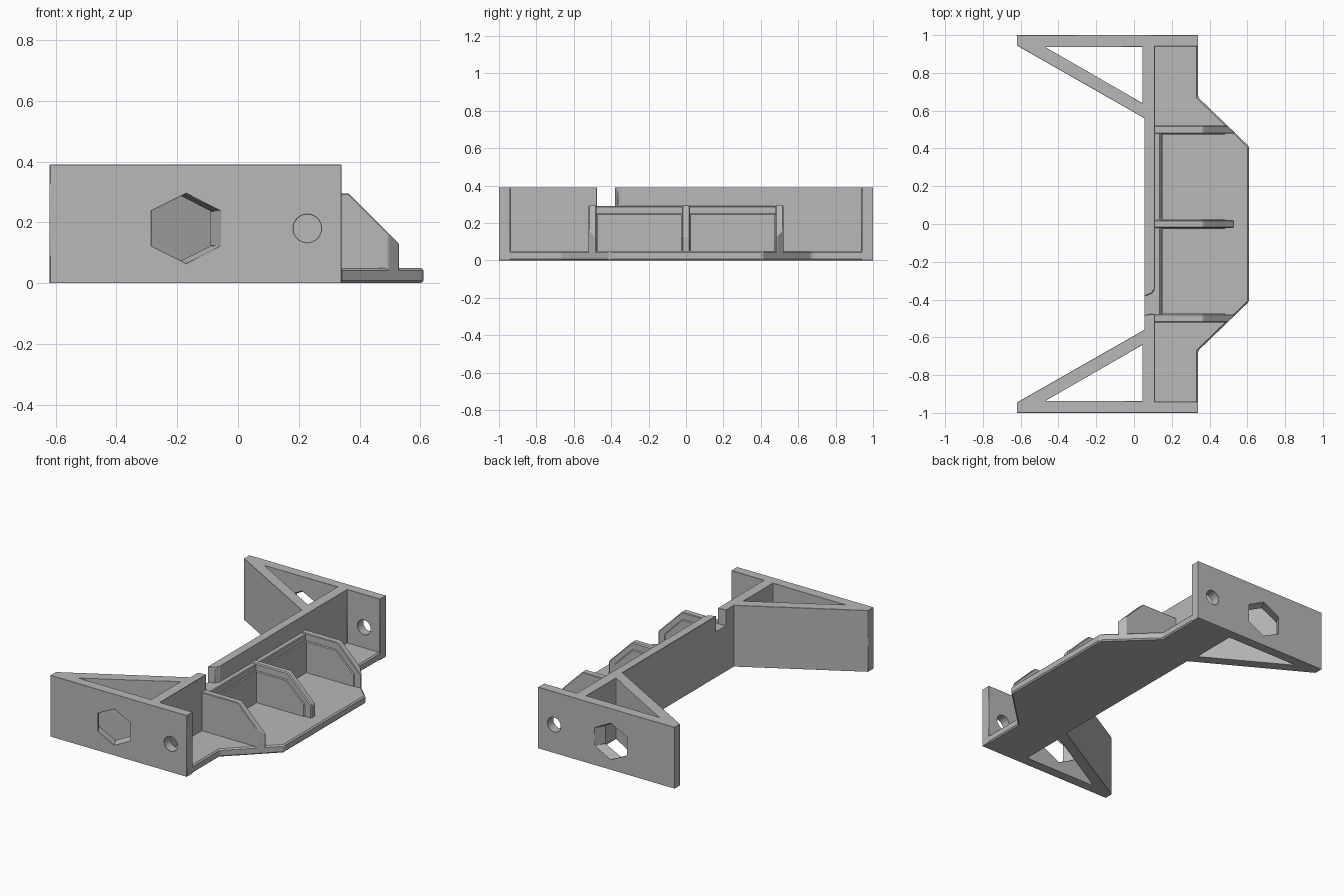
import bpy
import bmesh
import math
from mathutils import Matrix, Vector

cube = bpy.data.objects.get("Cube")
if cube:
    bpy.data.objects.remove(cube, do_unlink=True)

# Single grey plastic
grey = bpy.data.materials.new("grey_plastic")
grey.use_nodes = True
colour = (0.48, 0.48, 0.48, 1)
grey.diffuse_color = colour
grey.node_tree.nodes["Principled BSDF"].inputs["Base Color"].default_value = colour


def frame_matrix(origin, axis, side):
    """Local z along axis, local x along side."""
    z = Vector(axis).normalized()
    x = Vector(side).normalized()
    y = z.cross(x)
    m = Matrix((x, y, z)).transposed().to_4x4()
    m.translation = origin
    return m


def prism(name, points, low, high, matrix=None):
    """Extrude a flat outline from low to high along local z."""
    bm = bmesh.new()
    face = bm.faces.new([bm.verts.new((x, y, low)) for x, y in points])
    top = bmesh.ops.extrude_face_region(bm, geom=[face])["geom"]
    verts = [v for v in top if isinstance(v, bmesh.types.BMVert)]
    bmesh.ops.translate(bm, verts=verts, vec=(0, 0, high - low))
    if matrix:
        bm.transform(matrix)
    bmesh.ops.recalc_face_normals(bm, faces=bm.faces)
    mesh = bpy.data.meshes.new(name)
    bm.to_mesh(mesh)
    bm.free()
    mesh.materials.append(grey)
    obj = bpy.data.objects.new(name, mesh)
    bpy.context.collection.objects.link(obj)
    return obj


def boolean(obj, cutter, operation="DIFFERENCE"):
    mod = obj.modifiers.new("cut", "BOOLEAN")
    mod.operation = operation
    mod.solver = "EXACT"
    mod.object = cutter
    bpy.context.view_layer.update()
    graph = bpy.context.evaluated_depsgraph_get()
    mesh = bpy.data.meshes.new_from_object(obj.evaluated_get(graph))
    obj.modifiers.clear()
    obj.data = mesh
    bpy.data.objects.remove(cutter, do_unlink=True)


def chamfer(obj, width=0.008):
    mod = obj.modifiers.new("chamfer", "BEVEL")
    mod.width = width
    mod.segments = 1
    mod.limit_method = "ANGLE"
    mod.angle_limit = math.radians(30)


def ring(radius, sides):
    step = math.tau / sides
    return [(radius * math.cos(math.pi / 2 + i * step),
             radius * math.sin(math.pi / 2 + i * step)) for i in range(sides)]


def mirrored(half):
    """Close a +y half outline with its -y reflection."""
    return half + [(x, -y) for x, y in reversed(half)]


HEIGHT = 0.39

# Spine wall, end walls and diagonal struts in one footprint
spine_half = [(0.055, 0.56), (-0.62, 0.945), (-0.62, 1), (0.34, 1), (0.34, 0.94), (0.11, 0.94)]
frame = prism("side_frame", mirrored(spine_half), 0, HEIGHT)

for s in (-1, 1):
    # Triangular opening behind each end wall
    opening = [(-0.47, s * 0.937), (0.045, s * 0.937), (0.045, s * 0.64)]
    boolean(frame, prism("opening_cutter", opening, -0.1, 0.5))
    # Nut pocket and bolt hole square to the strut
    axis = Vector((-0.49, -s * 0.87, 0)).normalized()
    side = Vector((0, 0, 1)).cross(axis)
    # Local y must point up so the hexagons stand on a corner
    m = frame_matrix((-0.17, s, 0.18), axis, -side if axis.cross(side).z < 0 else side)
    boolean(frame, prism("pocket_cutter", ring(0.115, 6), -0.15, 0.195, m))
    boolean(frame, prism("bolt_cutter", ring(0.052, 6), 0.1, 0.4, m))
    # Round screw hole in the end wall
    m = frame_matrix((0.228, s, 0.18), (0, -1, 0), (1, 0, 0))
    boolean(frame, prism("screw_cutter", ring(0.046, 32), -0.2, 0.2, m))

# Cable notch in the top of the spine
notch = [(0, -0.5), (0.07, -0.48), (0.2, -0.47), (0.2, -0.33), (0.11, -0.34),
         (0.095, -0.365), (0.06, -0.38), (0, -0.38)]
boolean(frame, prism("notch_cutter", notch, 0.29, 0.5))
chamfer(frame)

# Floor plate
plate_half = [(0.07, 0.97), (0.34, 0.97), (0.34, 0.67), (0.61, 0.41)]
plate_outline = mirrored(plate_half)
plate = prism("floor_plate", plate_outline, 0, 0.05)
chamfer(plate)

# Low ledge along the spine with a thicker lower band
for name, depth, top in (("ledge", 0.14, 0.29), ("ledge_band", 0.15, 0.25)):
    ledge = prism(name, mirrored([(0.08, 0.5), (depth, 0.5)]), 0.02, top)
    chamfer(ledge, 0.005)

# Sloped ribs with raised side pads, trimmed to the plate edge
rib_profile = [(0.08, 0.02), (0.08, 0.295), (0.365, 0.295), (0.53, 0.13), (0.53, 0.02)]
pad_profile = [(0.12, 0.03), (0.12, 0.25), (0.36, 0.25), (0.485, 0.125), (0.485, 0.03)]
for label, y in (("right", -0.5), ("middle", 0), ("left", 0.5)):
    upright = frame_matrix((0, y, 0), (0, -1, 0), (1, 0, 0))
    rib = prism(label + "_rib", rib_profile, -0.021, 0.021, upright)
    boolean(rib, prism("trim", plate_outline, -0.1, 0.5), "INTERSECT")
    chamfer(rib, 0.006)
    # Pads only face the bays between ribs
    low = -0.004 if y < 0 else 0
    if y == 0:
        pad = prism(label + "_rib_pad", pad_profile, -0.027, 0.027, upright)
    elif y < 0:
        pad = prism(label + "_rib_pad", pad_profile, -0.027, low, upright)
    else:
        pad = prism(label + "_rib_pad", pad_profile, low, 0.027, upright)
    chamfer(pad, 0.005)

# Smooth only the round screw holes
bpy.ops.object.select_all(action="DESELECT")
frame.select_set(True)
bpy.context.view_layer.objects.active = frame
bpy.ops.object.shade_smooth_by_angle(angle=math.radians(25))
